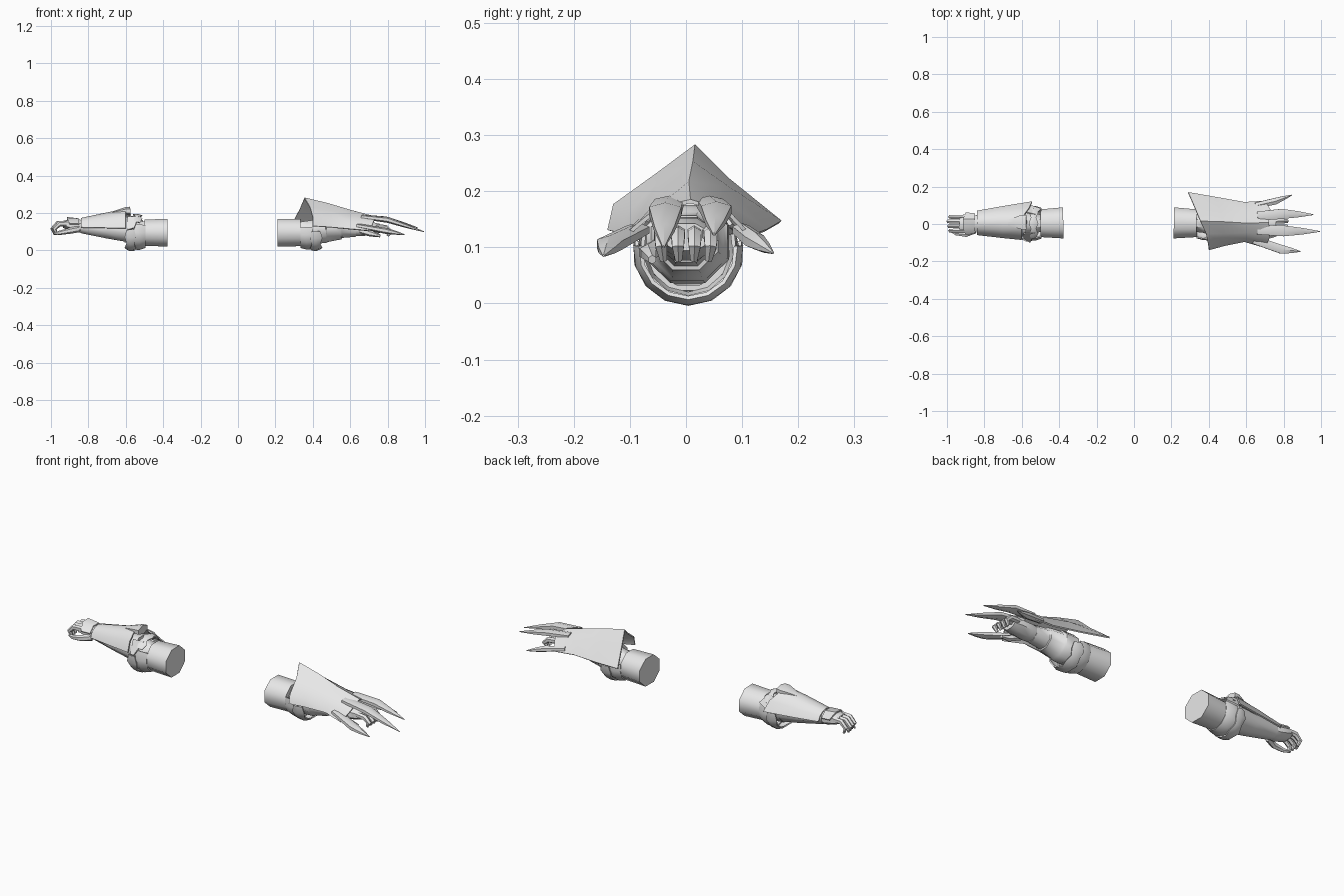
import bpy, math
from mathutils import Vector

mat = bpy.data.materials.new("light_grey")
mat.diffuse_color = (0.8, 0.8, 0.8, 1)


def finish(name, verts, faces, thick=0, angle=40):
    me = bpy.data.meshes.new(name)
    me.from_pydata([tuple(v) for v in verts], [], faces)
    me.materials.append(mat)
    ob = bpy.data.objects.new(name, me)
    bpy.context.collection.objects.link(ob)
    bpy.ops.object.select_all(action='DESELECT')
    ob.select_set(True)
    bpy.context.view_layer.objects.active = ob
    bpy.ops.object.mode_set(mode='EDIT')
    bpy.ops.mesh.select_all(action='SELECT')
    bpy.ops.mesh.normals_make_consistent(inside=False)
    bpy.ops.object.mode_set(mode='OBJECT')
    if thick:
        m = ob.modifiers.new("thickness", 'SOLIDIFY')
        m.thickness = thick
        m.offset = 0
        bpy.ops.object.modifier_apply(modifier=m.name)
    bpy.ops.object.shade_smooth_by_angle(angle=math.radians(angle))
    return ob


def loft(name, secs, n=8, angle=50):
    """Closed tube through (x, y, z, half width, half height) sections."""
    c = [Vector(s[:3]) for s in secs]
    verts, faces = [], []
    for i, s in enumerate(secs):
        t = (c[min(i + 1, len(c) - 1)] - c[max(i - 1, 0)]).normalized()
        up = t.cross(Vector((0, 1, 0))).normalized()
        side = up.cross(t)
        for k in range(n):
            a = 2 * math.pi * (k + 0.5) / n
            verts.append(c[i] + side * math.cos(a) * s[3] + up * math.sin(a) * s[4])
    for i in range(len(secs) - 1):
        for k in range(n):
            j = (k + 1) % n
            faces.append((i * n + k, i * n + j, i * n + n + j, i * n + n + k))
    faces.append(tuple(range(n)))
    faces.append(tuple(range(len(verts) - n, len(verts))))
    return finish(name, verts, faces, 0, angle)


def sheet(name, rows, thick=0.007):
    """Thin plate through rows of points."""
    w = len(rows[0])
    verts = [p for r in rows for p in r]
    faces = [(i * w + k, i * w + k + 1, i * w + w + k + 1, i * w + w + k)
             for i in range(len(rows) - 1) for k in range(w - 1)]
    return finish(name, verts, faces, thick)


def cuff(name, x0, x1, r0, r1, a0, a1, cz=0.095, zig=0.0, n=8):
    """Curved band wrapped round the arm, edges optionally jagged."""
    rows = []
    for f, r, s in ((0, r0, -1), (0.5, max(r0, r1) + 0.003, 0), (1, r1, 1)):
        row = []
        for k in range(n + 1):
            a = math.radians(a0 + (a1 - a0) * k / n)
            x = x0 + (x1 - x0) * f + s * zig * (k % 2)
            row.append((x, 0.004 + r * math.cos(a), cz + r * math.sin(a)))
        rows.append(row)
    return sheet(name, rows)


# ---- clawed arm (+x) ----
loft("clawed_upper_arm", [(0.213, 0.006, 0.095, 0.09, 0.08),
                          (0.335, 0.004, 0.095, 0.08, 0.078)])
loft("clawed_elbow", [(0.33, 0.004, 0.095, 0.05, 0.062),
                      (0.37, 0.004, 0.095, 0.055, 0.068),
                      (0.42, 0.004, 0.1, 0.07, 0.07)])
cuff("clawed_elbow_cuff", 0.335, 0.40, 0.078, 0.084, 160, 380)
cuff("clawed_lower_cuff", 0.395, 0.44, 0.092, 0.085, 175, 365, zig=0.01)
loft("clawed_forearm", [(0.40, 0.003, 0.108, 0.08, 0.078),
                        (0.47, 0.002, 0.11, 0.078, 0.076),
                        (0.475, 0.002, 0.11, 0.07, 0.07),
                        (0.55, 0, 0.115, 0.062, 0.06),
                        (0.555, 0, 0.115, 0.055, 0.052),
                        (0.63, 0, 0.115, 0.048, 0.045)])
loft("clawed_palm", [(0.60, 0, 0.115, 0.042, 0.04), (0.66, 0, 0.115, 0.055, 0.042),
                     (0.72, 0, 0.118, 0.055, 0.036), (0.76, 0, 0.118, 0.045, 0.026)])

# Ridged back plate that flares at elbow and knuckles
sheet("claw_plate", [
    [(0.29, 0.168, 0.145), (0.33, 0.075, 0.22), (0.355, 0.015, 0.28),
     (0.385, -0.05, 0.23), (0.40, -0.127, 0.175), (0.40, -0.137, 0.13)],
    [(0.44, 0.142, 0.13), (0.46, 0.075, 0.205), (0.48, 0.012, 0.25),
     (0.48, -0.05, 0.212), (0.48, -0.10, 0.16), (0.48, -0.115, 0.125)],
    [(0.59, 0.115, 0.12), (0.60, 0.06, 0.185), (0.60, 0.005, 0.214),
     (0.60, -0.045, 0.185), (0.60, -0.08, 0.15), (0.59, -0.093, 0.115)],
    [(0.70, 0.122, 0.112), (0.73, 0.075, 0.162), (0.72, 0.008, 0.182),
     (0.73, -0.05, 0.168), (0.72, -0.085, 0.14), (0.70, -0.125, 0.105)]])

# Long claw blades: root, widest point, tip
for name, root, mid, tip, w in (
        ("outer_claw_blade", (0.65, 0.098, 0.132), (0.755, 0.122, 0.112), (0.845, 0.155, 0.09), 0.020),
        ("long_claw_blade_a", (0.66, 0.042, 0.18), (0.79, 0.054, 0.166), (0.96, 0.05, 0.122), 0.031),
        ("long_claw_blade_b", (0.66, -0.03, 0.18), (0.80, -0.037, 0.164), (0.995, -0.04, 0.10), 0.033),
        ("inner_claw_blade", (0.64, -0.085, 0.132), (0.79, -0.136, 0.105), (0.89, -0.147, 0.085), 0.027)):
    m = Vector(mid)
    n1 = m.lerp(Vector(tip), 0.5)
    loft(name, [(*root, w * 0.9, 0.012), (*mid, w, 0.016),
                (*n1, w * 0.62, 0.011), (*tip, 0.002, 0.002)], 6, 35)

# Curled fingers under the blades
for i, y in enumerate((-0.04, -0.013, 0.014, 0.04)):
    loft("clawed_finger_%d" % i, [(0.74, y, 0.125, 0.014, 0.015), (0.79, y * 1.1, 0.122, 0.014, 0.015),
                                  (0.815, y * 1.1, 0.10, 0.012, 0.013), (0.80, y, 0.078, 0.007, 0.008)], 6)
loft("clawed_thumb", [(0.66, -0.04, 0.105, 0.018, 0.018), (0.71, -0.068, 0.09, 0.017, 0.016),
                      (0.76, -0.06, 0.078, 0.008, 0.008)], 6)

# ---- plain armoured arm (-x) ----
loft("plain_upper_arm", [(-0.378, 0.006, 0.095, 0.09, 0.08),
                         (-0.50, 0.004, 0.095, 0.08, 0.076)])
loft("plain_elbow", [(-0.49, 0.004, 0.095, 0.05, 0.062),
                     (-0.54, 0.004, 0.098, 0.055, 0.068),
                     (-0.60, 0.004, 0.105, 0.07, 0.068)])
cuff("plain_elbow_cuff", -0.56, -0.495, 0.086, 0.078, 150, 390)
cuff("plain_lower_cuff", -0.595, -0.555, 0.086, 0.093, 170, 370, zig=0.01)
cuff("plain_upper_cuff", -0.55, -0.525, 0.095, 0.09, 35, 145, zig=0.012, n=6)
loft("plain_forearm", [(-0.58, 0.004, 0.112, 0.078, 0.074), (-0.70, 0.003, 0.118, 0.064, 0.058),
                       (-0.84, 0.003, 0.128, 0.048, 0.038)])

# Tapered vambrace plate with a raised back crest
sheet("vambrace", [
    [(-0.545, 0.118, 0.118), (-0.56, 0.085, 0.17), (-0.59, 0.045, 0.205), (-0.60, 0.01, 0.218),
     (-0.60, -0.03, 0.205), (-0.60, -0.065, 0.17), (-0.60, -0.082, 0.118)],
    [(-0.70, 0.093, 0.12), (-0.70, 0.073, 0.16), (-0.70, 0.04, 0.188), (-0.70, 0.008, 0.20),
     (-0.70, -0.03, 0.188), (-0.70, -0.057, 0.16), (-0.70, -0.072, 0.12)],
    [(-0.84, 0.068, 0.123), (-0.84, 0.054, 0.148), (-0.84, 0.03, 0.164), (-0.84, 0.006, 0.17),
     (-0.84, -0.022, 0.164), (-0.84, -0.044, 0.148), (-0.84, -0.056, 0.123)]])
loft("vambrace_crest", [(-0.575, 0.01, 0.212, 0.045, 0.022), (-0.60, 0.01, 0.21, 0.045, 0.022),
                        (-0.64, 0.008, 0.205, 0.03, 0.014), (-0.69, 0.008, 0.196, 0.012, 0.006)], 6)
# Pointed elbow wings
sheet("elbow_wing_back", [[(-0.495, 0.08, 0.14), (-0.555, 0.10, 0.12)],
                          [(-0.53, 0.05, 0.18), (-0.59, 0.065, 0.185)]])
sheet("elbow_wing_front", [[(-0.555, -0.098, 0.12), (-0.59, -0.075, 0.11)],
                           [(-0.53, -0.045, 0.18), (-0.59, -0.05, 0.18)]])

# Half-closed hand
loft("plain_palm", [(-0.82, 0.002, 0.13, 0.042, 0.036), (-0.86, 0.002, 0.13, 0.05, 0.038),
                    (-0.91, 0.002, 0.138, 0.052, 0.03), (-0.935, 0.002, 0.14, 0.045, 0.02)])
for i, y in enumerate((-0.036, -0.011, 0.014, 0.038)):
    x = -0.005 * (i % 3)
    loft("plain_finger_%d" % i, [(-0.90, y, 0.145, 0.013, 0.015), (-0.955 + x, y, 0.142, 0.013, 0.015),
                                 (-0.982 + x, y, 0.115, 0.011, 0.012),
                                 (-0.968 + x, y * 0.9, 0.085, 0.007, 0.007)], 6)
loft("plain_thumb", [(-0.85, -0.035, 0.115, 0.017, 0.018), (-0.90, -0.056, 0.105, 0.015, 0.016),
                     (-0.95, -0.05, 0.095, 0.012, 0.012), (-0.985, -0.035, 0.09, 0.005, 0.005)], 6)
# Knuckle guard above the fingers
sheet("knuckle_guard", [
    [(-0.85, 0.055, 0.14), (-0.85, 0.025, 0.168), (-0.85, -0.02, 0.168), (-0.85, -0.05, 0.14)],
    [(-0.90, 0.06, 0.145), (-0.915, 0.025, 0.176), (-0.915, -0.02, 0.172), (-0.90, -0.055, 0.142)]])
